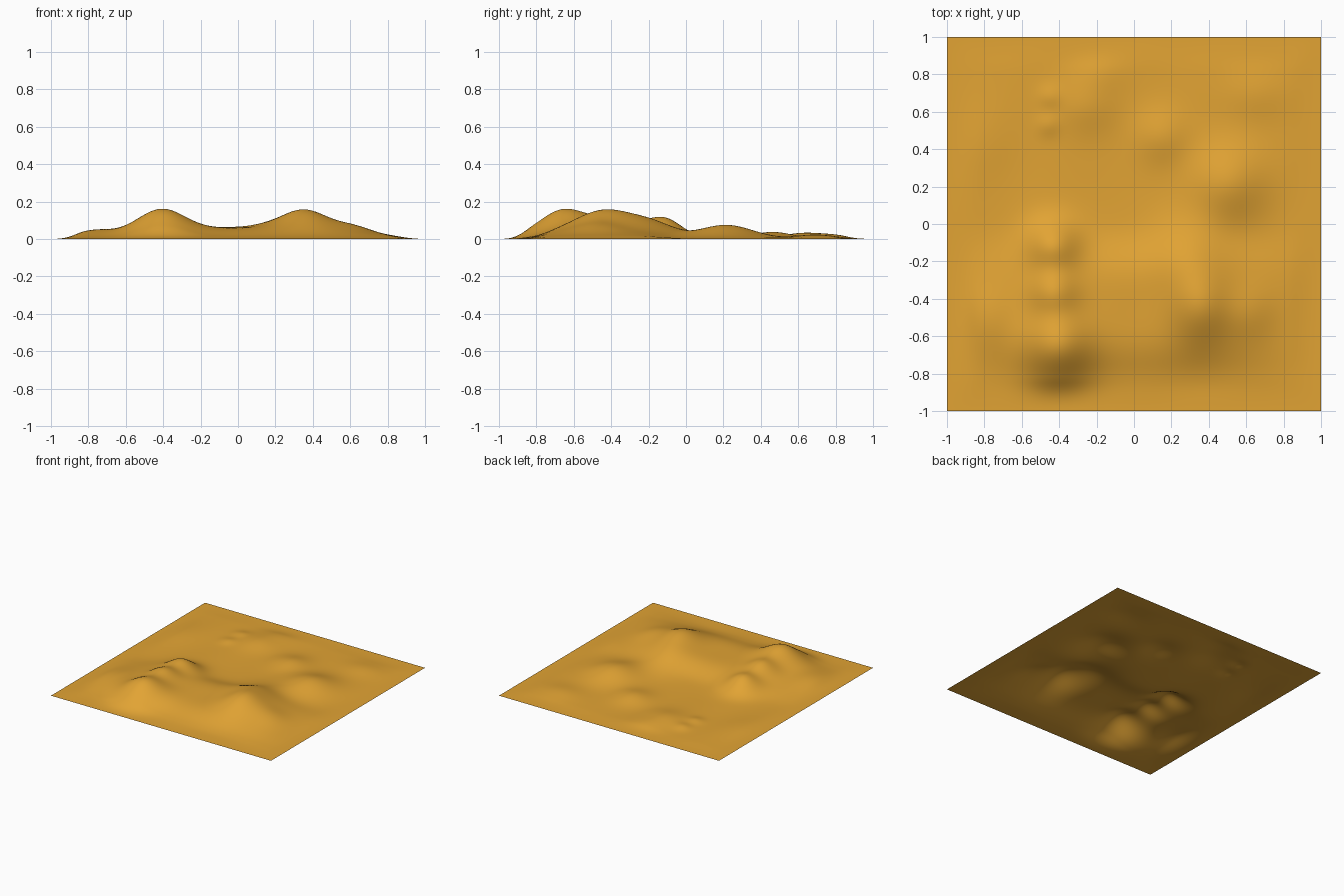
import bpy, bmesh, math

# Hills: centre x, centre y, height, spread x, spread y, exponent
HILLS = [
    (0.00, -0.45, 0.058, 0.75, 0.32, 4),    # low plateau joining the two ridges
    (-0.41, -0.66, 0.110, 0.175, 0.20, 2),  # left ridge, three lobes
    (-0.43, -0.36, 0.070, 0.13, 0.12, 2),
    (-0.43, -0.11, 0.095, 0.14, 0.13, 2),
    (0.36, -0.44, 0.090, 0.17, 0.19, 2),    # right hill and its northern slope
    (0.28, -0.15, 0.060, 0.20, 0.20, 2),
    (0.62, -0.47, 0.030, 0.13, 0.15, 2),    # shoulders
    (-0.78, -0.50, 0.024, 0.13, 0.18, 2),
    (0.50, 0.22, 0.071, 0.20, 0.20, 2),     # lone hill
    (-0.25, 0.64, 0.028, 0.16, 0.15, 2),    # gentle swells
    (0.15, 0.47, 0.033, 0.14, 0.14, 2),
    (0.65, 0.70, 0.020, 0.17, 0.14, 2),
    (-0.80, 0.45, 0.013, 0.16, 0.22, 2),
    (-0.20, 0.80, 0.012, 0.14, 0.10, 2),
    (-0.45, 0.68, 0.012, 0.06, 0.06, 2),    # small knolls
    (-0.46, 0.53, 0.012, 0.06, 0.06, 2),
]


def fade(t):
    """Bring the height down to zero at the borders."""
    s = min(1.0, max(0.0, (1 - abs(t)) / 0.18))
    return s * s * (3 - 2 * s)


def height(x, y):
    h = 0.004 + 0.002 * math.sin(9 * x + 2 * y) * math.sin(8 * y - 3 * x)
    for cx, cy, a, sx, sy, p in HILLS:
        h += a * math.exp(-abs((x - cx) / sx) ** p - abs((y - cy) / sy) ** p)
    return max(0.0, h) * fade(x) * fade(y)


# Single-sheet landscape
bm = bmesh.new()
bmesh.ops.create_grid(bm, x_segments=120, y_segments=120, size=1)
for v in bm.verts:
    v.co.z = height(v.co.x, v.co.y)
for f in bm.faces:
    f.smooth = True
mesh = bpy.data.meshes.new("dune_terrain")
bm.to_mesh(mesh)
bm.free()
terrain = bpy.data.objects.new("dune_terrain", mesh)
bpy.context.collection.objects.link(terrain)

# Sand colour
sand = bpy.data.materials.new("golden sand")
sand.diffuse_color = (0.76, 0.37, 0.034, 1)
mesh.materials.append(sand)
